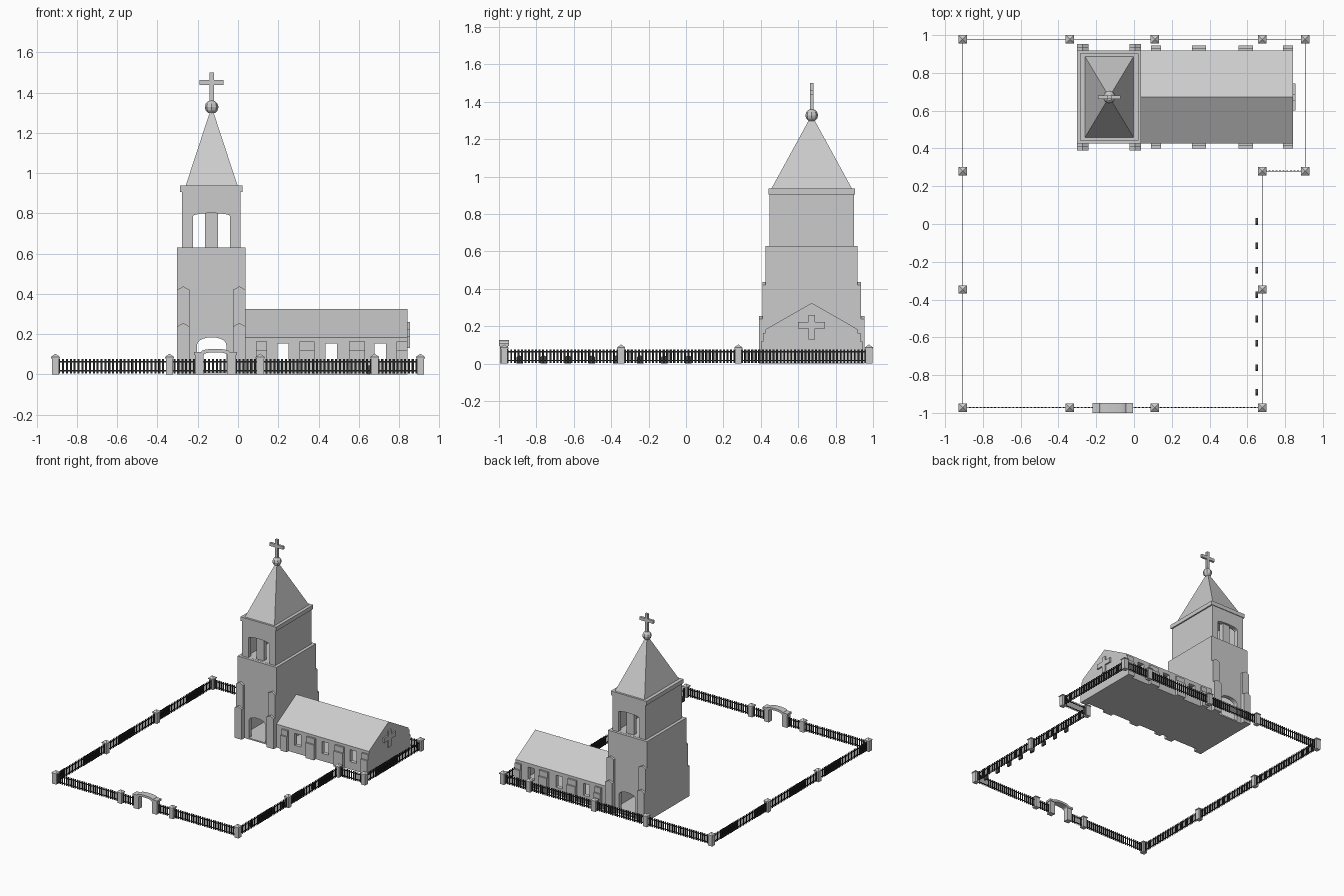
import bpy, bmesh, math
from mathutils import Matrix, Vector

if "Cube" in bpy.data.objects:
    bpy.data.objects.remove(bpy.data.objects["Cube"])


def material(name, v):
    m = bpy.data.materials.new(name)
    m.diffuse_color = (v, v, v, 1)
    m.use_nodes = True
    m.node_tree.nodes["Principled BSDF"].inputs["Base Color"].default_value = m.diffuse_color
    return m


stone = material("pale_grey_stone", 0.6)
iron = material("black_iron", 0.02)
slate = material("dark_slate", 0.06)


def finish(name, bm, mat=stone):
    bmesh.ops.recalc_face_normals(bm, faces=bm.faces)
    me = bpy.data.meshes.new(name)
    bm.to_mesh(me)
    bm.free()
    me.materials.append(mat)
    ob = bpy.data.objects.new(name, me)
    bpy.context.collection.objects.link(ob)
    return ob


def add_box(bm, x0, x1, y0, y1, z0, z1):
    m = Matrix.Translation(((x0 + x1) / 2, (y0 + y1) / 2, (z0 + z1) / 2))
    m = m @ Matrix.Diagonal((x1 - x0, y1 - y0, z1 - z0, 1))
    bmesh.ops.create_cube(bm, size=1, matrix=m)


def box(name, *dims):
    bm = bmesh.new()
    add_box(bm, *dims)
    return finish(name, bm)


def add_prism(bm, pts, axis, a, b):
    # profile in (x, z) pushed along y, or in (y, z) pushed along x
    put = (lambda p, d: (p[0], d, p[1])) if axis == "y" else (lambda p, d: (d, p[0], p[1]))
    face = bm.faces.new([bm.verts.new(put(p, a)) for p in pts])
    ext = bmesh.ops.extrude_face_region(bm, geom=[face])
    verts = [v for v in ext["geom"] if isinstance(v, bmesh.types.BMVert)]
    bmesh.ops.translate(bm, verts=verts, vec=put((0, 0), b - a))


def prism(name, *args):
    bm = bmesh.new()
    add_prism(bm, *args)
    return finish(name, bm)


def add_pyramid(bm, cx, cy, hx, hy, z0, z1):
    base = [bm.verts.new((cx + sx * hx, cy + sy * hy, z0))
            for sx, sy in ((-1, -1), (1, -1), (1, 1), (-1, 1))]
    top = bm.verts.new((cx, cy, z1))
    bm.faces.new(base)
    for i in range(4):
        bm.faces.new((base[i], base[(i + 1) % 4], top))


def arch(cx, half, spring, top, n=10):
    # shallow curved line from right to left
    return [(cx + half * math.cos(math.pi * i / n),
             spring + (top - spring) * math.sin(math.pi * i / n) ** 0.9) for i in range(n + 1)]


def opening(cx, half, z0, spring, top):
    return [(cx - half, z0), (cx + half, z0)] + arch(cx, half, spring, top)


def cut(ob, *cutters):
    for c in cutters:
        mod = ob.modifiers.new("cut", "BOOLEAN")
        mod.operation, mod.solver, mod.object = "DIFFERENCE", "EXACT", c
        dg = bpy.context.evaluated_depsgraph_get()
        me = bpy.data.meshes.new_from_object(ob.evaluated_get(dg))
        ob.modifiers.clear()
        ob.data = me
        bpy.data.objects.remove(c)


CX, CY = -0.131, 0.672          # tower centre

# lower tower, hollow with an arched passage
tower = box("tower", -0.302, 0.037, CY - 0.246, CY + 0.246, 0, 0.63)
cut(tower,
    box("cutter", -0.27, 0.005, CY - 0.213, CY + 0.213, 0.01, 0.6),
    prism("cutter", opening(CX, 0.073, 0.01, 0.145, 0.184), "y", 0.3, 1.05))

# belfry, hollow with arched openings front and back
belfry = box("belfry", -0.278, 0.013, CY - 0.226, CY + 0.226, 0.625, 0.905)
cut(belfry,
    box("cutter", -0.245, -0.02, CY - 0.19, CY + 0.19, 0.631, 0.89),
    prism("cutter", opening(CX, 0.092, 0.631, 0.785, 0.801), "y", 0.3, 1.05))
for s, side in ((-1, "front"), (1, "back")):
    ys = sorted((CY + s * 0.175, CY + s * 0.21))
    box("belfry_pillar_" + side, CX - 0.032, CX + 0.032, *ys, 0.63, 0.82)
box("belfry_cornice", -0.287, 0.023, CY - 0.231, CY + 0.231, 0.905, 0.937)

# spire, ball and top cross
bm = bmesh.new()
add_pyramid(bm, CX, CY, 0.129, 0.215, 0.937, 1.33)
finish("spire", bm)
bm = bmesh.new()
bmesh.ops.create_uvsphere(bm, u_segments=8, v_segments=6, radius=0.034,
                          matrix=Matrix.Translation((CX, CY, 1.328)))
finish("spire_ball", bm)
bm = bmesh.new()
add_box(bm, CX - 0.011, CX + 0.011, CY - 0.009, CY + 0.009, 1.35, 1.5)
add_box(bm, CX - 0.06, CX + 0.06, CY - 0.009, CY + 0.009, 1.437, 1.461)
finish("spire_cross", bm)

# two-stage tower buttresses with small gabled tops
bm = bmesh.new()
for x0, x1 in ((-0.303, -0.241), (-0.025, 0.038)):
    for depth, h in ((0.018, 0.42), (0.036, 0.238)):
        pts = [(x0, 0), (x1, 0), (x1, h), ((x0 + x1) / 2, h + 0.017), (x0, h)]
        for s in (-1, 1):
            add_prism(bm, pts, "y", CY + s * 0.24, CY + s * (0.246 + depth))
finish("tower_buttresses", bm)


# nave with pitched roof, hollow, three windows on each side
def gable(w, z0, eave, ridge):
    return [(CY - w, z0), (CY + w, z0), (CY + w, eave), (CY, ridge), (CY - w, eave)]


nave = prism("nave", gable(0.246, 0, 0.184, 0.325), "x", 0.03, 0.842)
cut(nave, prism("cutter", gable(0.215, 0.01, 0.172, 0.297), "x", 0.06, 0.815))
for x in (0.224, 0.463, 0.706):
    cut(nave, box("cutter", x - 0.028, x + 0.028, 0.3, 1.05, 0.06, 0.154))

# stepped nave buttresses
bm = bmesh.new()
for x0, x1 in ((0.09, 0.143), (0.306, 0.38), (0.552, 0.63), (0.788, 0.842)):
    for s in (-1, 1):
        pts = [(CY + s * d, z) for d, z in ((0.24, 0), (0.272, 0), (0.272, 0.12),
                                            (0.26, 0.12), (0.26, 0.163), (0.24, 0.163))]
        add_prism(bm, pts, "x", x0, x1)
finish("nave_buttresses", bm)

# cross on the end gable
bm = bmesh.new()
add_box(bm, 0.838, 0.854, CY - 0.017, CY + 0.017, 0.13, 0.26)
add_box(bm, 0.838, 0.854, CY - 0.072, CY + 0.072, 0.188, 0.224)
finish("gable_cross", bm)

# fence posts with pyramid caps
L, R, E = -0.907, 0.679, 0.906
B, M, F = 0.978, 0.28, -0.972
posts = [(L, B), (-0.34, B), (0.11, B), (R, B), (E, B), (L, M), (R, M), (E, M),
         (L, -0.347), (R, -0.347), (L, F), (-0.34, F), (0.11, F), (R, F)]
bm = bmesh.new()
for x, y in posts:
    add_box(bm, x - 0.018, x + 0.018, y - 0.018, y + 0.018, 0, 0.08)
    add_box(bm, x - 0.022, x + 0.022, y - 0.022, y + 0.022, 0.08, 0.087)
    add_pyramid(bm, x, y, 0.022, 0.022, 0.087, 0.103)
finish("fence_posts", bm)

# iron picket fence with two rails
runs = [((L, B), (E, B)), ((L, F), (L, B)), ((L, F), (-0.2, F)), ((-0.03, F), (R, F)),
        ((R, F), (R, M)), ((R, M), (E, M)), ((E, M), (E, B))]
bm = bmesh.new()
for a, b in runs:
    a, b = Vector(a), Vector(b)
    along_x = abs(b.x - a.x) > abs(b.y - a.y)
    for z in (0.014, 0.06):
        hx, hy = (0, 0.0015) if along_x else (0.0015, 0)
        add_box(bm, a.x - hx, b.x + hx, a.y - hy, b.y + hy, z, z + 0.007)
    n = round((b - a).length / 0.019)
    for i in range(1, n):
        p = a.lerp(b, i / n)
        hx, hy = (0.005, 0.002) if along_x else (0.002, 0.005)
        add_box(bm, p.x - hx, p.x + hx, p.y - hy, p.y + hy, 0.005, 0.077)
finish("picket_fence", bm, iron)

# entrance gate: two pillars and a lintel with flat shoulders and a raised arch
bm = bmesh.new()
GX = -0.112
for x in (GX - 0.08, GX + 0.08):
    add_box(bm, x - 0.021, x + 0.021, -0.995, -0.952, 0, 0.1)
upper = [(GX + 0.107, 0.112)] + arch(GX, 0.07, 0.112, 0.127) + [(GX - 0.107, 0.112)]
lower = [(GX - 0.107, 0.096)] + arch(GX, 0.059, 0.096, 0.11)[::-1] + [(GX + 0.107, 0.096)]
add_prism(bm, upper + lower, "y", -1.0, -0.947)
finish("entrance_gate", bm)

# row of round-topped headstones inside the fence
bm = bmesh.new()
for i in range(8):
    add_prism(bm, opening(0.013 - i * 0.129, 0.0175, 0, 0.028, 0.043), "x", 0.643, 0.656)
finish("headstones", bm, slate)
